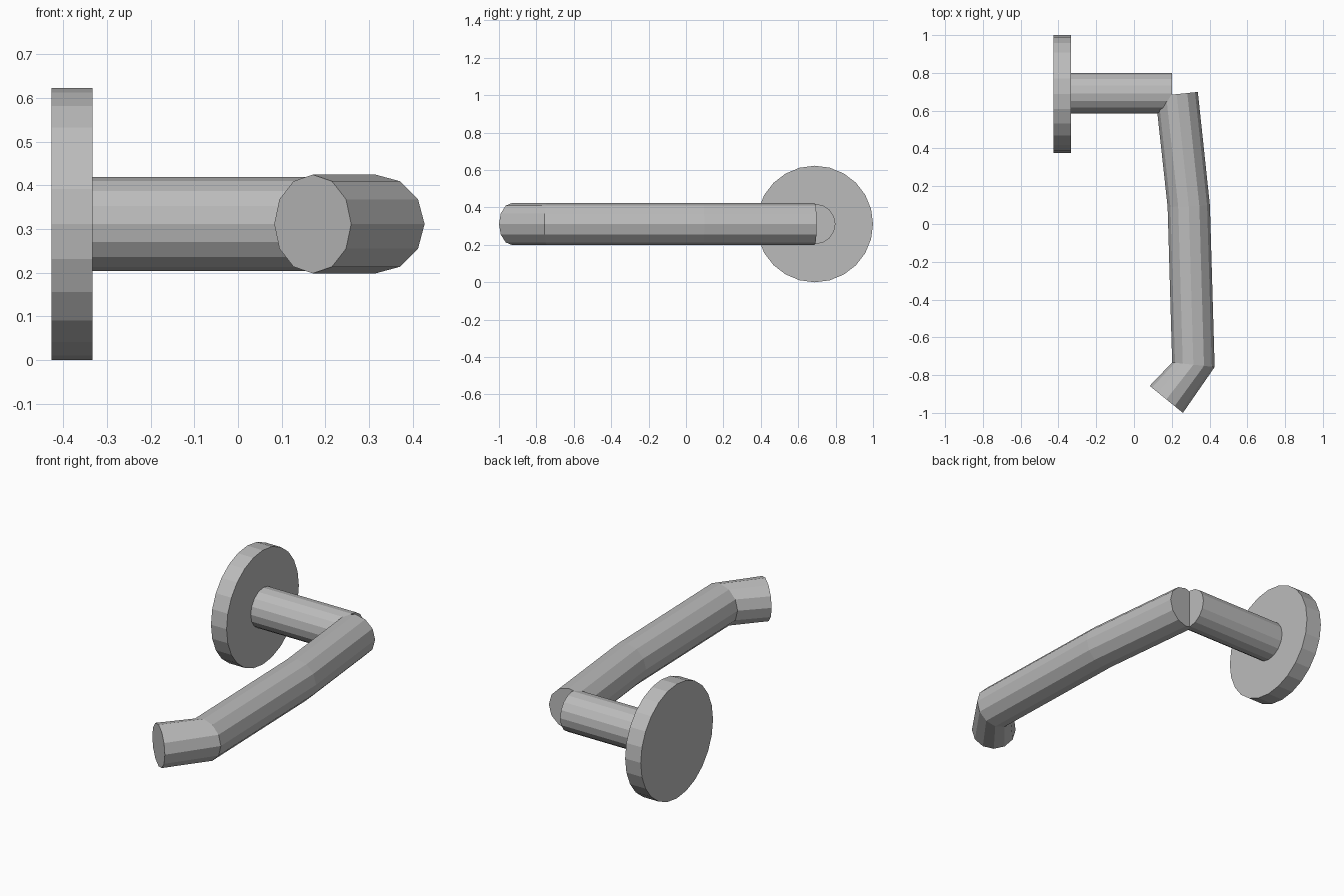
import bpy, bmesh, math
from mathutils import Vector

cube = bpy.data.objects.get("Cube")
if cube:
    bpy.data.objects.remove(cube, do_unlink=True)

metal = bpy.data.materials.new("grey metal")
metal.use_nodes = True
GREY = (0.5, 0.5, 0.5, 1)
metal.diffuse_color = GREY
metal.node_tree.nodes["Principled BSDF"].inputs["Base Color"].default_value = GREY

AXIS_Z = 0.3115


def tube(name, sections, sides, radius):
    """Closed tube through flat rings; each ring spans two opposite (x, y) points at axis height."""
    bm = bmesh.new()
    rings = []
    for a, b in sections:
        a, b = Vector((*a, AXIS_Z)), Vector((*b, AXIS_Z))
        centre, half = (a + b) / 2, (b - a) / 2
        up = Vector((0, 0, radius))
        angles = [math.tau * i / sides for i in range(sides)]
        rings.append([bm.verts.new(centre + half * math.cos(t) + up * math.sin(t)) for t in angles])
    for low, high in zip(rings, rings[1:]):
        for i in range(sides):
            j = (i + 1) % sides
            bm.faces.new((low[i], low[j], high[j], high[i]))
    bm.faces.new(rings[0])
    bm.faces.new(rings[-1])
    bmesh.ops.recalc_face_normals(bm, faces=bm.faces)
    mesh = bpy.data.meshes.new(name)
    bm.to_mesh(mesh)
    bm.free()
    mesh.materials.append(metal)
    obj = bpy.data.objects.new(name, mesh)
    bpy.context.collection.objects.link(obj)
    return obj


def rod_along_x(name, x0, x1, y, radius, sides):
    return tube(name, [((x, y - radius), (x, y + radius)) for x in (x0, x1)], sides, radius)


# Round wall plate and the neck standing out from it
rod_along_x("wall_plate", -0.427, -0.333, 0.6885, 0.3115, 24)
rod_along_x("neck", -0.34, 0.2, 0.692, 0.107, 16)

# Bent grip: start, slight bend, elbow, angled tip
tube("lever", [((0.114, 0.676), (0.338, 0.699)),
               ((0.178, 0.090), (0.402, 0.098)),
               ((0.202, -0.733), (0.427, -0.757)),
               ((0.083, -0.857), (0.259, -1.0))], 12, 0.113)
